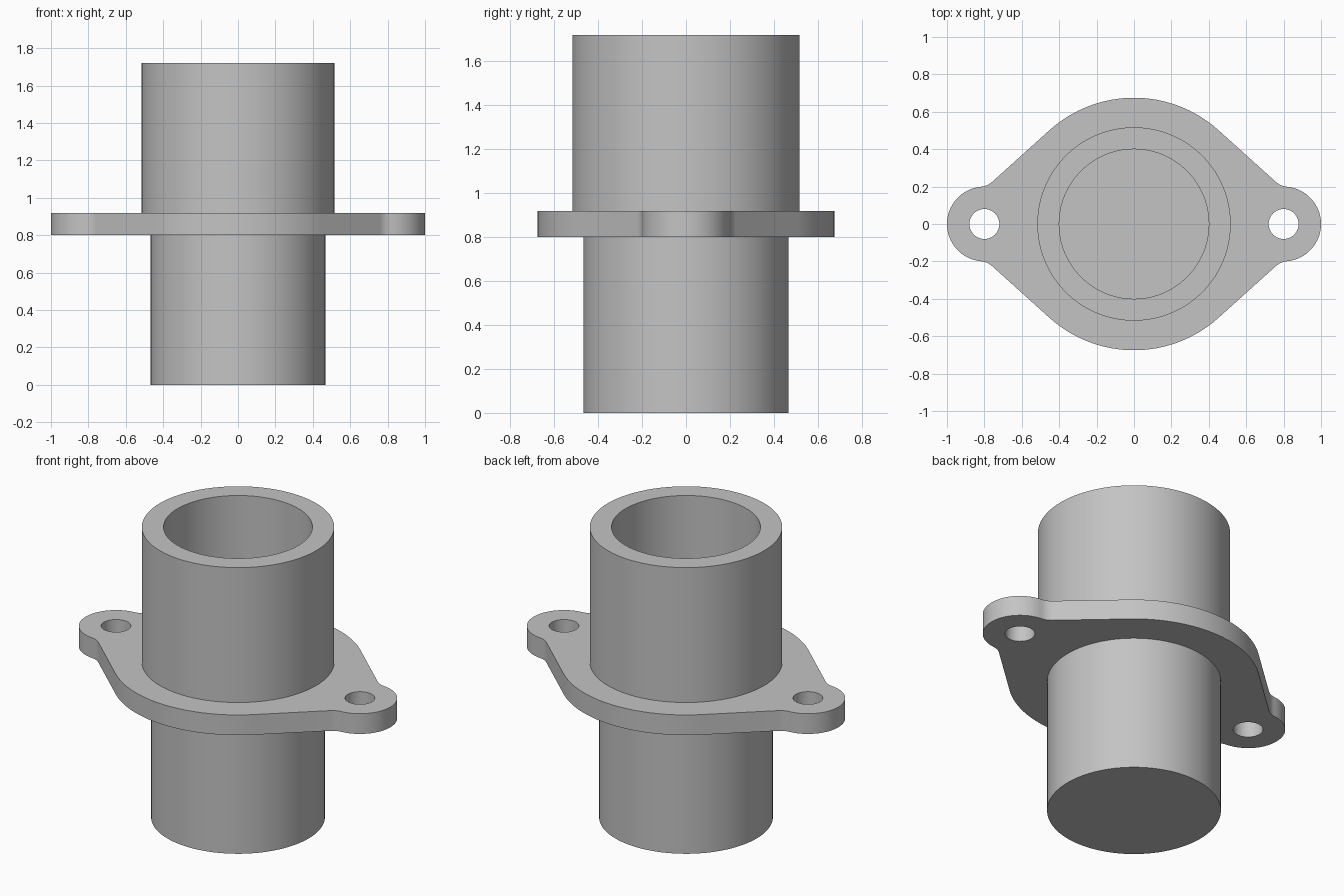
import bpy, bmesh
from math import sin, cos, radians, pi
from mathutils import Vector

cube = bpy.data.objects.get("Cube")
if cube:
    bpy.data.objects.remove(cube)

GREY = (0.55, 0.55, 0.55, 1)
metal = bpy.data.materials.new("plain grey")
metal.use_nodes = True
metal.diffuse_color = GREY
metal.node_tree.nodes["Principled BSDF"].inputs["Base Color"].default_value = GREY


def finish(obj):
    """Weld, orient, colour and shade a finished part."""
    bm = bmesh.new()
    bm.from_mesh(obj.data)
    bmesh.ops.remove_doubles(bm, verts=bm.verts, dist=0.0005)
    bmesh.ops.recalc_face_normals(bm, faces=bm.faces)
    bm.to_mesh(obj.data)
    bm.free()
    obj.data.materials.clear()
    obj.data.materials.append(metal)
    bpy.ops.object.select_all(action="DESELECT")
    obj.select_set(True)
    bpy.context.view_layer.objects.active = obj
    bpy.ops.object.shade_smooth_by_angle(angle=radians(30))


def lathe(name, profile, steps=96):
    """Spin a radius/height profile around z."""
    bm = bmesh.new()
    verts = [bm.verts.new((r, 0, z)) for r, z in profile]
    edges = [bm.edges.new(pair) for pair in zip(verts, verts[1:])]
    bmesh.ops.spin(bm, geom=verts + edges, cent=(0, 0, 0), axis=(0, 0, 1),
                   angle=2 * pi, steps=steps, use_merge=True)
    mesh = bpy.data.meshes.new(name)
    bm.to_mesh(mesh)
    bm.free()
    obj = bpy.data.objects.new(name, mesh)
    bpy.context.collection.objects.link(obj)
    finish(obj)


def arc(cx, cy, r, start, end, n):
    """Points on an arc, angles in degrees."""
    angles = [radians(start + (end - start) * i / n) for i in range(n + 1)]
    return [Vector((cx + r * cos(a), cy + r * sin(a))) for a in angles]


def circle(cx, r, n=48):
    return arc(cx, 0, r, 0, 360, n)[:-1]


# Stepped cup: narrow lower barrel, wider upper barrel, one blind bore
lathe("stepped_sleeve", [(0, 0), (0.467, 0), (0.467, 0.86), (0.517, 0.86),
                         (0.517, 1.72), (0.4, 1.72), (0.4, 0.07), (0, 0.07)])

# Flange outline: one quarter (lug, small fillet, round middle), then mirrored
LUG_X, LUG_R, FILLET_R = 0.8, 0.2, 0.1
reach = LUG_R + FILLET_R
fx, fy = LUG_X + reach * cos(radians(85)), reach * sin(radians(85))
quarter = (arc(LUG_X, 0, LUG_R, 0, 85, 16)
           + arc(fx, fy, FILLET_R, 265, 228, 8)
           + arc(0, 0, 0.675, 48, 90, 16))
half = quarter + [Vector((-p.x, p.y)) for p in reversed(quarter[:-1])]
outline = half + [Vector((p.x, -p.y)) for p in reversed(half[1:-1])]

# Flange plate with two bolt holes and a hidden opening for the sleeve
curve = bpy.data.curves.new("flange", "CURVE")
curve.dimensions = "2D"
curve.fill_mode = "BOTH"
curve.extrude = 0.06
for loop in (outline, circle(0, 0.44), circle(LUG_X, 0.08), circle(-LUG_X, 0.08)):
    spline = curve.splines.new("POLY")
    spline.points.add(len(loop) - 1)
    for point, p in zip(spline.points, loop):
        point.co = (p.x, p.y, 0, 1)
    spline.use_cyclic_u = True
flange = bpy.data.objects.new("flange", curve)
flange.location.z = 0.86
bpy.context.collection.objects.link(flange)
bpy.ops.object.select_all(action="DESELECT")
flange.select_set(True)
bpy.context.view_layer.objects.active = flange
bpy.ops.object.convert(target="MESH")
finish(bpy.context.view_layer.objects.active)
